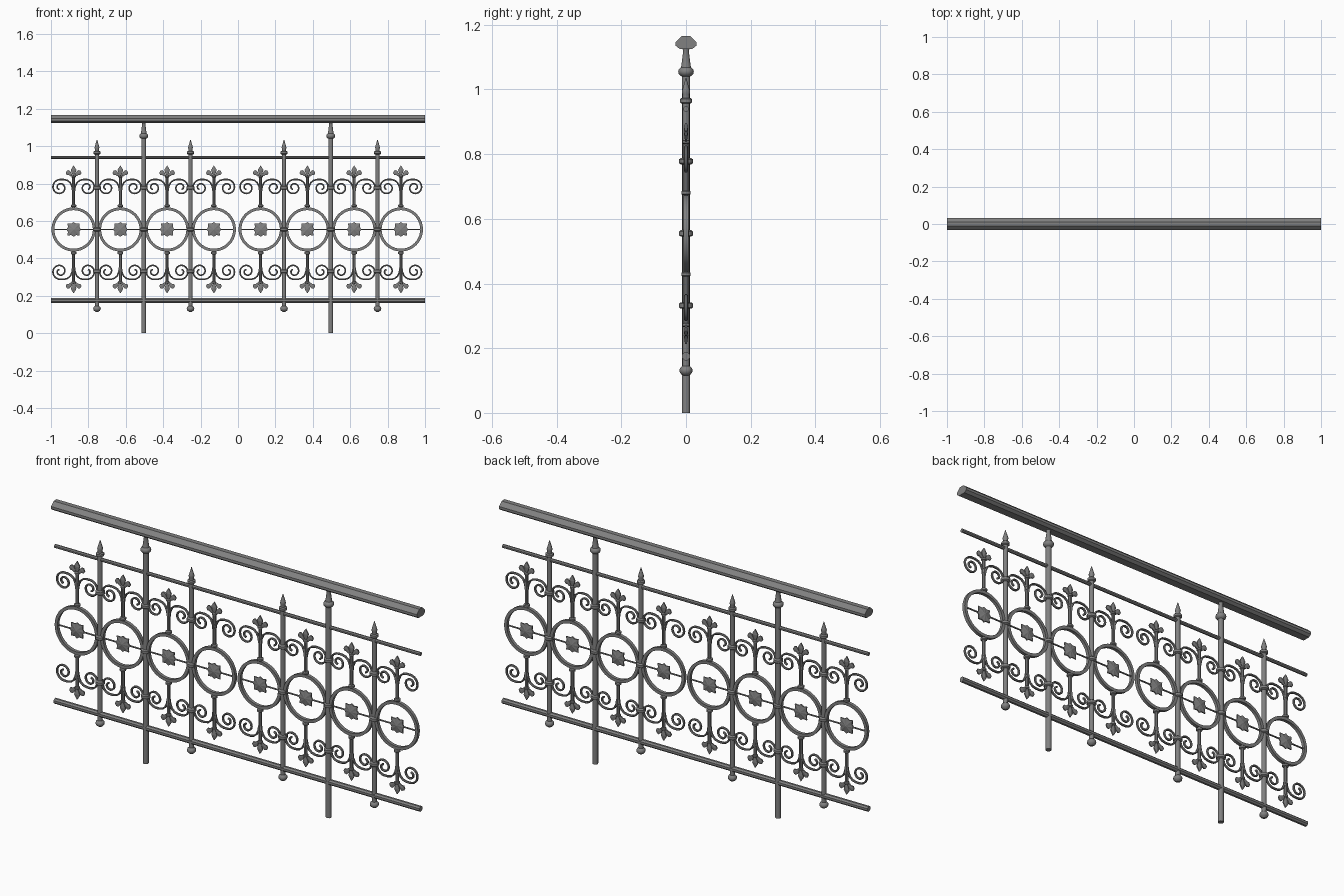
import bpy, bmesh
from math import sin, cos, pi

if "Cube" in bpy.data.objects:
    bpy.data.objects.remove(bpy.data.objects["Cube"])

OX, MID = -0.004, 0.555          # pattern offset in x, height of mirror line
iron = bpy.data.materials.new("dark_iron")
iron.diffuse_color = (0.22, 0.22, 0.22, 1)
iron.use_nodes = True
iron.node_tree.nodes["Principled BSDF"].inputs["Base Color"].default_value = iron.diffuse_color


def finish(bm, name, smooth=False):
    bmesh.ops.recalc_face_normals(bm, faces=bm.faces)
    me = bpy.data.meshes.new(name)
    bm.to_mesh(me)
    bm.free()
    me.materials.append(iron)
    if smooth:
        me.shade_smooth()
        me.set_sharp_from_angle(angle=0.7)
    return me


def place(name, me, x=0.0, z=0.0):
    ob = bpy.data.objects.new(name, me)
    ob.location = (x, 0, z)
    bpy.context.collection.objects.link(ob)


def loft(bm, rings, closed=False):
    """Skin a list of vertex-coordinate loops."""
    vs = [[bm.verts.new(c) for c in r] for r in rings]
    n = len(vs[0])
    for i in range(len(vs) if closed else len(vs) - 1):
        a, b = vs[i], vs[(i + 1) % len(vs)]
        for j in range(n):
            bm.faces.new((a[j], a[(j + 1) % n], b[(j + 1) % n], b[j]))
    if not closed:
        bm.faces.new(vs[0])
        bm.faces.new(vs[-1])


def lathe(bm, prof, n=12):
    """Revolve (radius, z) points round the z axis."""
    loft(bm, [[(r * cos(2 * pi * (k + .5) / n), r * sin(2 * pi * (k + .5) / n), z)
               for k in range(n)] for r, z in prof])


def rail(name, prof):
    """Extrude a (y, z) profile along the full length."""
    bm = bmesh.new()
    loft(bm, [[(x, y, z) for y, z in prof] for x in (-1, 1)])
    place(name, finish(bm, name))


def octagon(r, z):
    return [(r * cos(pi * (k + .5) / 4), z + r * sin(pi * (k + .5) / 4)) for k in range(8)]


def sweep(bm, path, w, d, sx=1, sz=1):
    """Flat bar of width w and depth d along an (x, z) path."""
    rings = []
    for i, (x, z) in enumerate(path):
        p, q = path[max(i - 1, 0)], path[min(i + 1, len(path) - 1)]
        tx, tz = q[0] - p[0], q[1] - p[1]
        l = (tx * tx + tz * tz) ** .5
        nx, nz = -tz / l, tx / l
        rings.append([(sx * (x + a * nx), y, sz * (z + a * nz)) for a, y in
                      ((-w, -d * .6), (0, -d), (w, -d * .6), (w, d * .6), (0, d), (-w, d * .6))])
    loft(bm, rings)


def plate(bm, outline, d, centre):
    """Leaf-like plate, raised at the centre on both faces, thin at the edge."""
    n = len(outline)
    front, back = [[bm.verts.new((x, y, z)) for x, z in outline] for y in (-.003, .003)]
    tops = [bm.verts.new((centre[0], y, centre[1])) for y in (-d, d)]
    for i in range(n):
        j = (i + 1) % n
        bm.faces.new((front[i], front[j], back[j], back[i]))
        bm.faces.new((front[i], front[j], tops[0]))
        bm.faces.new((back[i], back[j], tops[1]))


def collar(z, r, h):
    return [(r * .75, z - h), (r, z - h * .6), (r, z + h * .6), (r * .75, z + h)]


def ball(z, r, h):
    return [(r * max(cos(t), .35), z + h * sin(t)) for t in [pi * (k / 8 - .5) for k in range(9)]]


# Horizontal rails
rail("handrail", [(-.019, 1.125), (.019, 1.125), (.032, 1.135), (.032, 1.147),
                  (.012, 1.166), (-.012, 1.166), (-.032, 1.147), (-.032, 1.135)])
rail("upper_rail", octagon(.009, .94))
rail("lower_rail", octagon(.0135, .175))

# Main posts
bm = bmesh.new()
lathe(bm, [(.0135, 0), (.0135, 1.04)])
lathe(bm, ball(1.055, .025, .018))
lathe(bm, [(.016, 1.068), (.014, 1.08), (.009, 1.118), (.012, 1.13)])
for z in (.332, MID, .778):
    lathe(bm, collar(z, .022, .01))
post = finish(bm, "main_post", True)

# Spear bars with drop ball
bm = bmesh.new()
lathe(bm, [(.0115, .13), (.0115, .97)])
lathe(bm, ball(.131, .021, .017))
lathe(bm, collar(.965, .019, .009))
lathe(bm, [(.012, .97), (.011, .985), (.0135, .992), (.0115, 1.0), (.001, 1.035)])
for z in (.332, MID, .778):
    lathe(bm, collar(z, .022, .01))
spear = finish(bm, "spear_bar", True)
for s in (-1, 1):
    place("main_post", post, OX + s * .5)
    for x in (.25, .75):
        place("spear_bar", spear, OX + s * x)

# Ring with thin horizontal rod
bm = bmesh.new()
N = 40
loft(bm, [[(r * cos(2 * pi * k / N), y, r * sin(2 * pi * k / N)) for r, y in
           ((.103, -.008), (.118, -.008), (.118, .008), (.103, .008))] for k in range(N)], True)
ring = finish(bm, "ring", True)
bm = bmesh.new()
sweep(bm, [(-.104, 0), (.104, 0)], .003, .004)
rod = finish(bm, "ring_rod")

# Leaf rosette: pointed corners with smaller teeth between
bm = bmesh.new()
radii = (.039, .033, .046, .033)
plate(bm, [(radii[k % 4] * cos(pi * k / 8), radii[k % 4] * sin(pi * k / 8))
           for k in range(16)], .010, (0, 0))
rosette = finish(bm, "rosette")

# Stems and collars above and below the ring
bm = bmesh.new()
for s in (-1, 1):
    lathe(bm, [(.0085, s * .11), (.0085, s * .285)], 8)
    lathe(bm, collar(s * .126, .015, .007))
    lathe(bm, collar(s * .283, .012, .006))
stem = finish(bm, "stem", True)

# Scroll: arch from the stem winding into a spiral, mirrored four ways
path = [(.005, .205), (.008, .228), (.018, .250), (.033, .262), (.052, .267)]
STEPS = 36
for k in range(STEPS + 1):
    t = k / STEPS
    a = pi * (.5 - 2.9 * t)
    r = .043 * (1 - t) + .010 * t
    path.append((.073 + r * cos(a), .224 + r * sin(a)))
bm = bmesh.new()
for sx in (-1, 1):
    for sz in (-1, 1):
        sweep(bm, path, .0042, .006, sx, sz)
scroll = finish(bm, "scrolls", True)

# Three-leaf finial, top and bottom
side = [(.004, .286), (.016, .284), (.026, .291), (.036, .291), (.042, .302),
        (.036, .314), (.026, .317), (.016, .309)]
tip = [(0, .285), (.009, .298), (.015, .318), (.008, .330), (0, .342),
       (-.008, .330), (-.015, .318), (-.009, .298)]
bm = bmesh.new()
for sz in (-1, 1):
    plate(bm, [(x, sz * z) for x, z in tip], .007, (0, sz * .315))
    for sx in (-1, 1):
        plate(bm, [(sx * x, sz * z) for x, z in side], .005, (sx * .028, sz * .302))
finial = finish(bm, "leaf_finials")

# Eight repeating panels
for i in range(8):
    x = OX - .875 + .25 * i
    for name, me in (("ring", ring), ("ring_rod", rod), ("rosette", rosette),
                     ("stem", stem), ("scrolls", scroll), ("leaf_finials", finial)):
        place(name, me, x, MID)
